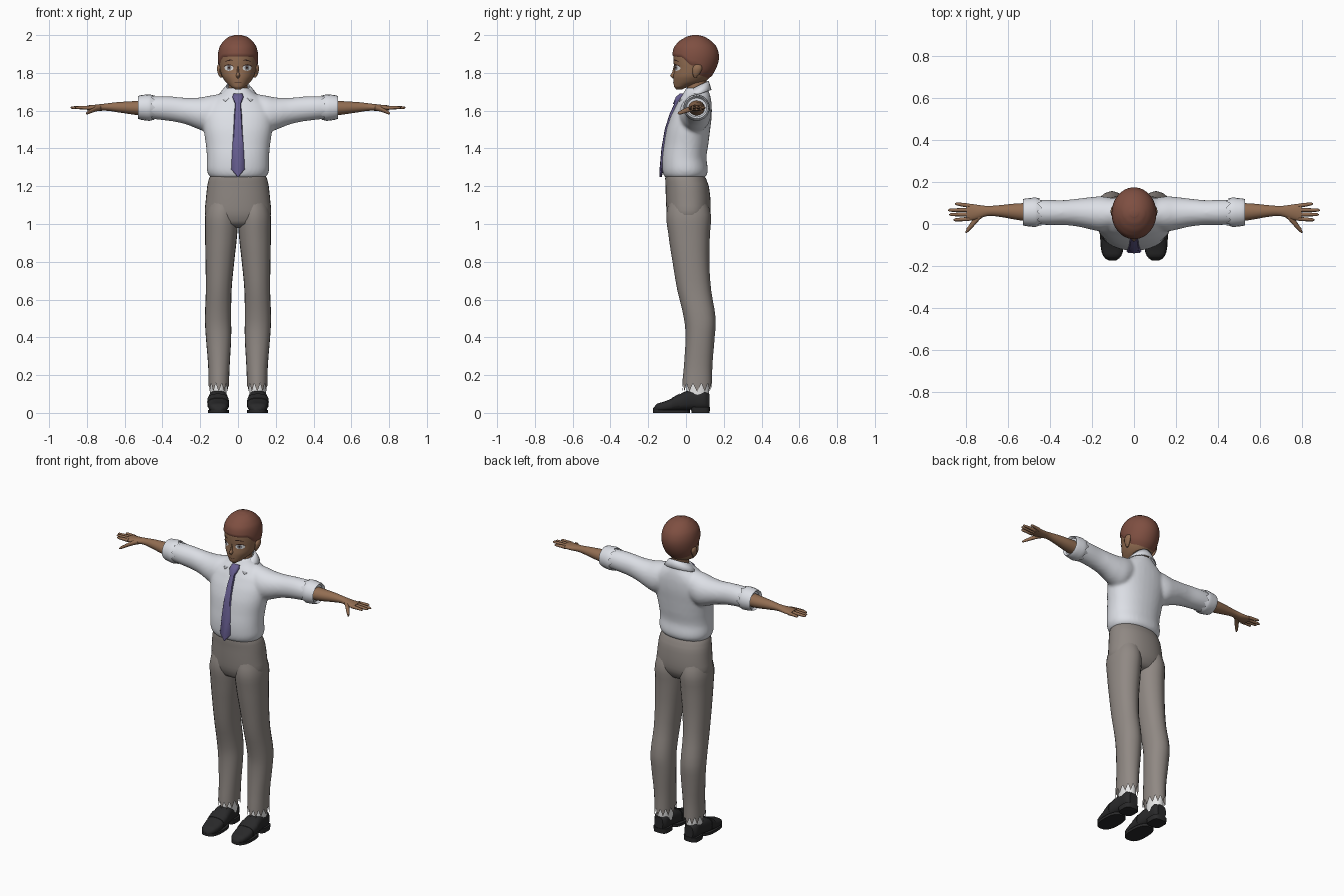
import bpy, bmesh, math
from math import sin, cos, pi

if "Cube" in bpy.data.objects:
    bpy.data.objects.remove(bpy.data.objects["Cube"])


def material(name, r, g, b):
    m = bpy.data.materials.new(name)
    m.use_nodes = True
    m.diffuse_color = (r, g, b, 1)
    node = m.node_tree.nodes["Principled BSDF"]
    node.inputs["Base Color"].default_value = (r, g, b, 1)
    node.inputs["Roughness"].default_value = 0.8
    return m


SKIN = material("brown skin", 0.29, 0.155, 0.085)
HAIR = material("red brown hair", 0.21, 0.078, 0.053)
SHIRT = material("white shirt", 0.72, 0.74, 0.79)
TROUSER = material("warm grey cloth", 0.28, 0.25, 0.23)
TIE = material("purple tie", 0.14, 0.115, 0.29)
SHOE = material("black leather", 0.022, 0.022, 0.023)
WHITE = material("eye and sock white", 0.8, 0.8, 0.8)
IRIS = material("grey iris", 0.25, 0.25, 0.27)
DARK = material("dark brown line", 0.035, 0.014, 0.01)


def densify(st, steps):
    """Smooth curve through the stations."""
    out = []
    for i in range(len(st) - 1):
        p0, p1, p2, p3 = st[max(i - 1, 0)], st[i], st[i + 1], st[min(i + 2, len(st) - 1)]
        for k in range(steps):
            t = k / steps
            row = [b + 0.5 * t * (c - a + t * (2 * a - 5 * b + 4 * c - d + t * (3 * (b - c) + d - a)))
                   for a, b, c, d in zip(p0, p1, p2, p3)]
            row[0] = p1[0] + (p2[0] - p1[0]) * t
            out.append(row)
    return out + [list(st[-1])]


def add_loft(bm, axis, st, n=24, steps=3, power=2, mirror=False, zig=(0, 0),
             caps=(True, True), crease=1):
    """Rings (position, low, high, low, high) along an axis, joined by quads."""
    rows = densify(st, steps)
    for side in ((1, -1) if mirror else (1,)):
        rings = []
        for r, (t, a0, a1, b0, b1) in enumerate(rows):
            ring = []
            for i in range(n):
                ang = 2 * pi * i / n
                c, s = cos(ang), sin(ang)
                u = math.copysign(abs(c) ** (2 / power), c)
                v = math.copysign(abs(s) ** (2 / power), s)
                if crease != 1 and abs(c) < 0.01:
                    v *= crease
                a = (a0 + a1) / 2 + u * (a1 - a0) / 2
                b = (b0 + b1) / 2 + v * (b1 - b0) / 2
                w = zig[0] if r == 0 else zig[1] if r == len(rows) - 1 else 0
                tt = t + w * (1 if i % 2 else -1)
                x, y, z = {"x": (tt, a, b), "y": (a, tt, b), "z": (a, b, tt)}[axis]
                ring.append(bm.verts.new((side * x, y, z)))
            rings.append(ring)
        for p, q in zip(rings, rings[1:]):
            for i in range(n):
                bm.faces.new((p[i], p[(i + 1) % n], q[(i + 1) % n], q[i]))
        for ring, on in ((rings[0], caps[0]), (rings[-1], caps[1])):
            if on:
                bm.faces.new(ring)


def finish(name, bm, mat, angle=50):
    bmesh.ops.recalc_face_normals(bm, faces=bm.faces)
    me = bpy.data.meshes.new(name)
    bm.to_mesh(me)
    bm.free()
    ob = bpy.data.objects.new(name, me)
    bpy.context.collection.objects.link(ob)
    me.materials.append(mat)
    bpy.ops.object.select_all(action="DESELECT")
    ob.select_set(True)
    bpy.context.view_layer.objects.active = ob
    bpy.ops.object.shade_smooth_by_angle(angle=math.radians(angle))
    return ob


def loft(name, mat, axis, st, **kw):
    bm = bmesh.new()
    add_loft(bm, axis, st, **kw)
    return finish(name, bm, mat)


def sym(z, w, y0, y1):
    return (z, -w, w, y0, y1)


# Head and neck
HEAD = [sym(*r) for r in (
    (1.712, .014, -.052, -.02), (1.725, .036, -.062, .015), (1.75, .064, -.066, .095),
    (1.78, .084, -.067, .128), (1.82, .095, -.063, .152), (1.86, .1, -.066, .166),
    (1.9, .1, -.066, .168), (1.94, .09, -.055, .153), (1.97, .067, -.025, .122),
    (1.988, .04, .01, .09), (1.994, .012, .04, .06))]
PROFILE = densify(HEAD, 6)
loft("head", SKIN, "z", HEAD, n=36, steps=4)
loft("neck", SKIN, "z", [sym(1.6, .05, .01, .1), sym(1.7, .05, .004, .105), sym(1.79, .05, .01, .11)])


def head_at(z):
    z = min(max(z, PROFILE[0][0]), PROFILE[-1][0])
    for p, q in zip(PROFILE, PROFILE[1:]):
        if z <= q[0]:
            t = (z - p[0]) / (q[0] - p[0])
            return [a + (b - a) * t for a, b in zip(p, q)]


# Hair cap with a shaped hairline
LINE = ((0, 1.885), (.2, 1.88), (.4, 1.835), (.55, 1.835), (.66, 1.785), (1, 1.762))


def hairline(u):
    for (u0, z0), (u1, z1) in zip(LINE, LINE[1:]):
        if u <= u1 + 1e-6:
            return z0 + (z1 - z0) * (u - u0) / (u1 - u0)


bm = bmesh.new()
N, ROWS, rings = 48, 16, []
for k in range(ROWS + 1):
    f = sin(k / ROWS * pi / 2)
    ring = []
    for i in range(N):
        a = 2 * pi * i / N
        zb = hairline((1 + sin(a)) / 2)
        z = zb + (1.994 - zb) * f
        _, x0, x1, y0, y1 = head_at(z)
        o = 0.006 if k else -0.002
        ring.append(bm.verts.new(((x1 + o) * cos(a), (y0 + y1) / 2 + ((y1 - y0) / 2 + o) * sin(a),
                                  z + 0.006 * f ** 4)))
    rings.append(ring)
for p, q in zip(rings, rings[1:]):
    for i in range(N):
        bm.faces.new((p[i], p[(i + 1) % N], q[(i + 1) % N], q[i]))
bm.faces.new(rings[-1])
finish("hair", bm, HAIR)

# Ears and nose
loft("ears", SKIN, "z", [(1.775, .085, .095, .042, .056), (1.79, .085, .104, .036, .07),
                         (1.82, .085, .112, .034, .085), (1.84, .085, .108, .042, .082),
                         (1.848, .09, .1, .055, .07)], n=12, mirror=True)
loft("nose", SKIN, "z", [sym(1.77, .004, -.07, -.05), sym(1.784, .011, -.085, -.04),
                         sym(1.8, .007, -.075, -.05), sym(1.835, .003, -.066, -.05)], n=10)


def decal(name, mat, x, z, rx, rz, lift, tilt=0, bow=0, mirror=True):
    """Thin painted patch laid on the front of the face."""
    bm = bmesh.new()
    for side in ((1, -1) if mirror else (1,)):
        def point(u, v):
            px = x + rx * u
            pz = z + rz * v + tilt * u + bow * (1 - u * u)
            _, _, w, y0, y1 = head_at(pz)
            py = (y0 + y1) / 2 - (y1 - y0) / 2 * math.sqrt(max(0, 1 - (px / w) ** 2))
            return bm.verts.new((side * px, py - lift, pz))
        cols = []
        for i in range(13):
            u = -cos(pi * i / 12) * 0.995
            h = math.sqrt(1 - u * u)
            cols.append([point(u, h * j / 2) for j in range(-2, 3)])
        for p, q in zip(cols, cols[1:]):
            for j in range(4):
                f = bm.faces.new((p[j], q[j], q[j + 1], p[j + 1]))
                f.normal_update()
                if f.normal.y > 0:
                    f.normal_flip()
    finish(name, bm, mat)


# Painted face
decal("eye_whites", WHITE, .048, 1.826, .023, .015, .002)
decal("irises", IRIS, .047, 1.827, .012, .014, .0035)
decal("pupils", DARK, .047, 1.828, .005, .007, .005)
decal("upper_lashes", DARK, .049, 1.833, .026, .003, .005, bow=.01)
decal("eyebrows", DARK, .046, 1.862, .022, .003, .003, tilt=-.003, bow=.005)
decal("mouth", DARK, 0, 1.748, .02, .0016, .002, mirror=False)

# Shirt body and sleeves, blended into one skin
bm = bmesh.new()
add_loft(bm, "z", [sym(*r) for r in (
    (1.245, .145, -.11, .098), (1.262, .158, -.12, .112), (1.29, .166, -.126, .116),
    (1.35, .165, -.126, .108), (1.42, .17, -.117, .118), (1.5, .182, -.104, .128),
    (1.57, .186, -.081, .136), (1.63, .168, -.052, .136), (1.67, .122, -.03, .131),
    (1.7, .08, -.01, .122), (1.72, .065, .0, .116))], n=36, power=2.2)
add_loft(bm, "x", [(.08, -.02, .12, 1.51, 1.69), (.15, -.036, .132, 1.485, 1.68),
                   (.2, -.028, .129, 1.498, 1.67), (.27, -.012, .121, 1.526, 1.668),
                   (.34, -.005, .114, 1.542, 1.674), (.42, -.005, .116, 1.552, 1.677),
                   (.5, .0, .115, 1.56, 1.672)], mirror=True)
shirt = finish("shirt", bm, SHIRT)
blend = shirt.modifiers.new("blend", "REMESH")
blend.mode, blend.voxel_size, blend.use_smooth_shade = "VOXEL", 0.009, True
relax = shirt.modifiers.new("relax", "SMOOTH")
relax.factor, relax.iterations = 0.5, 7

# Rolled cuffs with ragged edges
loft("cuffs", SHIRT, "x", [(.452, -.008, .122, 1.55, 1.682), (.47, -.014, .126, 1.546, 1.686),
                           (.515, -.01, .122, 1.552, 1.682), (.53, -.006, .118, 1.558, 1.677),
                           (.515, .004, .11, 1.567, 1.667)],
     n=20, mirror=True, zig=(.014, 0))

# Folded collar, open at the front
bm = bmesh.new()
cols = []
for i in range(25):
    a = -pi / 2 + 0.12 + (2 * pi - 0.24) * i / 24
    s, tip = sin(a), max(0, 1 - min(i, 24 - i) / 4)
    top = (.06 * cos(a), .058 + .06 * s, 1.727 + .03 * s)
    low = [.098 * cos(a), .058 + .074 * s - .02 * tip, 1.685 + .024 * s - .012 * tip]
    low[0] += math.copysign(.055 * tip, 12 - i)
    cols.append([bm.verts.new([p + (q - p) * t for p, q in zip(top, low)]) for t in (0, .5, 1)])
for p, q in zip(cols, cols[1:]):
    for j in range(2):
        bm.faces.new((p[j], q[j], q[j + 1], p[j + 1]))
thick = finish("collar", bm, SHIRT).modifiers.new("thickness", "SOLIDIFY")
thick.thickness, thick.offset = 0.006, 0

# Tie blade and knot
loft("tie_blade", TIE, "z", [sym(1.25, .003, -.14, -.128), sym(1.29, .036, -.14, -.118),
                             sym(1.4, .03, -.13, -.108), sym(1.5, .025, -.113, -.09),
                             sym(1.58, .02, -.088, -.066), sym(1.65, .014, -.056, -.03)],
     n=8, steps=1, power=3)
loft("tie_knot", TIE, "z", [sym(1.635, .015, -.07, -.03), sym(1.672, .03, -.055, -.01),
                            sym(1.69, .024, -.035, .0)], n=10, steps=1, power=3)

# Forearms, hands, fingers and thumbs
bm = bmesh.new()
add_loft(bm, "x", [(.48, .01, .1, 1.572, 1.655), (.56, .02, .098, 1.58, 1.65),
                   (.64, .034, .09, 1.592, 1.645), (.7, .038, .086, 1.6, 1.638),
                   (.75, .022, .092, 1.598, 1.632), (.8, .014, .098, 1.602, 1.628)], mirror=True)
for base, tip, reach in ((.024, .02, .862), (.046, .045, .882), (.067, .066, .888), (.088, .096, .855)):
    mid, xm = (base + tip) / 2, (.785 + reach) / 2
    add_loft(bm, "x", [(.785, base - .01, base + .01, 1.604, 1.626),
                       (xm, mid - .009, mid + .009, 1.607, 1.625),
                       (reach - .008, tip - .007, tip + .007, 1.609, 1.623),
                       (reach, tip - .002, tip + .002, 1.614, 1.618)], n=10, mirror=True)
add_loft(bm, "x", [(.725, .03, .065, 1.6, 1.63), (.755, .0, .04, 1.594, 1.622),
                   (.78, -.026, .006, 1.586, 1.608), (.798, -.042, -.02, 1.58, 1.597),
                   (.804, -.044, -.036, 1.582, 1.59)], n=10, mirror=True)
finish("arms_and_hands", bm, SKIN, 60)

# Trousers: seat, and legs with pressed creases and ragged hems
bm = bmesh.new()
add_loft(bm, "z", [sym(*r) for r in (
    (1.27, .14, -.108, .09), (1.24, .154, -.11, .106), (1.2, .163, -.108, .121),
    (1.12, .171, -.106, .13), (1.05, .174, -.1, .127), (1.0, .14, -.08, .1),
    (.98, .06, -.04, .05))], n=36, power=2.2)
add_loft(bm, "z", [(1.15, .01, .15, -.08, .1), (1.05, .0, .173, -.1, .128),
                   (.95, .004, .174, -.09, .123), (.8, .02, .172, -.068, .12),
                   (.65, .034, .17, -.043, .13), (.5, .036, .175, -.008, .154),
                   (.4, .036, .17, .0, .149), (.25, .044, .158, -.008, .137),
                   (.135, .048, .156, -.018, .136)],
         mirror=True, zig=(0, .022), caps=(True, False), crease=1.035, power=2.2)
trousers = finish("trousers", bm, TROUSER, 40)

# Socks, shoes, saddle straps, soles and heels
loft("socks", WHITE, "z", [(.07, .06, .148, .0, .122), (.2, .06, .148, .005, .122)], mirror=True)
loft("shoes", SHOE, "y", [(-.174, .085, .12, .008, .026), (-.155, .062, .145, .006, .048),
                          (-.11, .05, .157, .008, .062), (-.05, .05, .16, .012, .088),
                          (0, .053, .158, .015, .115), (.05, .06, .152, .018, .118),
                          (.1, .062, .15, .018, .12), (.124, .076, .135, .02, .1)],
     power=2.7, mirror=True)
loft("shoe_straps", SHOE, "y", [(-.075, .047, .162, .012, .079), (-.035, .048, .163, .016, .102)],
     power=2.7, mirror=True, steps=1)
loft("soles", SHOE, "z", [(0, .048, .16, -.175, .02), (.016, .048, .16, -.175, .02)],
     power=2.6, mirror=True, steps=1)
loft("heels", SHOE, "z", [(0, .06, .152, .03, .125), (.03, .058, .154, .025, .127)],
     power=3.5, mirror=True, steps=1)
